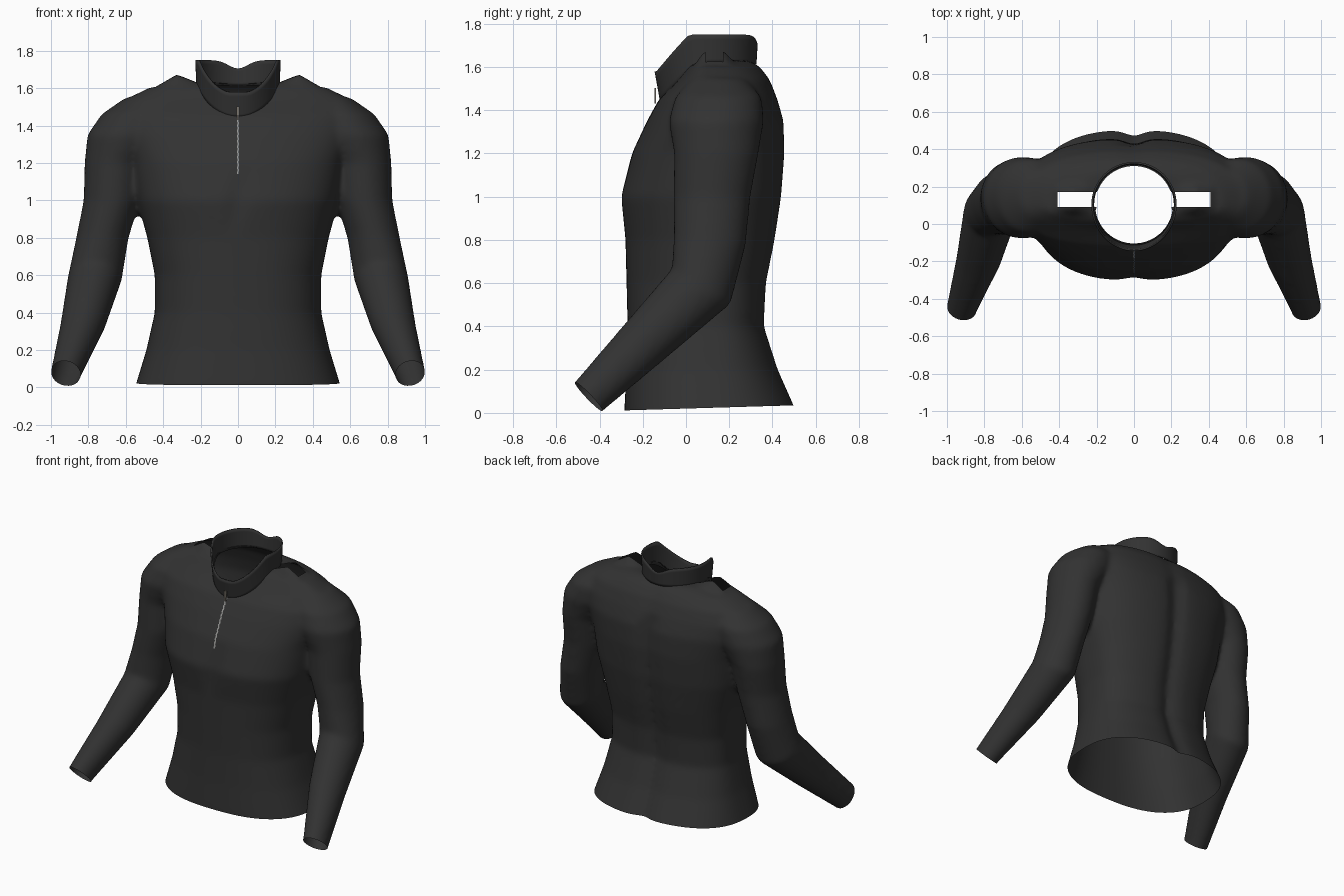
import bpy, bmesh, math
from mathutils import Vector
from mathutils.bvhtree import BVHTree

if "Cube" in bpy.data.objects:
    bpy.data.objects.remove(bpy.data.objects["Cube"])


def material(name, rgb):
    m = bpy.data.materials.new(name)
    m.use_nodes = True
    m.diffuse_color = (*rgb, 1)
    bsdf = m.node_tree.nodes["Principled BSDF"]
    bsdf.inputs["Base Color"].default_value = (*rgb, 1)
    bsdf.inputs["Roughness"].default_value = 0.8
    return m


cloth = material("charcoal cloth", (0.032, 0.032, 0.032))
metal = material("zip grey", (0.3, 0.3, 0.29))
bronze = material("zip pull bronze", (0.2, 0.18, 0.15))


def make_object(name, bm, mat, smooth=True):
    me = bpy.data.meshes.new(name)
    bm.to_mesh(me)
    bm.free()
    ob = bpy.data.objects.new(name, me)
    bpy.context.scene.collection.objects.link(ob)
    me.materials.clear()
    me.materials.append(mat)
    for p in me.polygons:
        p.use_smooth = smooth
    return ob


def loft(bm, rings, closed=True):
    """Bridge rings of points with quads, capping the ends if closed."""
    rows = [[bm.verts.new(p) for p in ring] for ring in rings]
    n = len(rows[0])
    for a, b in zip(rows, rows[1:]):
        for i in range(n):
            j = (i + 1) % n
            bm.faces.new((a[i], a[j], b[j], b[i]))
    if closed:
        bm.faces.new(rows[0][::-1])
        bm.faces.new(rows[-1])


def spow(v, e):
    return math.copysign(abs(v) ** e, v)


ANGLES = [math.tau * i / 64 for i in range(64)]
MID = 0.11


def torso_ring(z, half, front, back):
    pts = []
    for a in ANGLES:
        x, s = half * spow(math.cos(a), 0.8), spow(math.sin(a), 0.8)
        y = MID + s * ((back - MID) if s > 0 else (MID - front))
        groove = math.exp(-(x / 0.06) ** 2)
        if s > 0:
            y -= groove * (0.035 if z < 1.4 else 0.01)
        elif 0.85 < z < 1.15:
            y += groove * 0.02
        pts.append((x, y, z))
    return pts


def arm_ring(side, cx, cy, cz, rx, ry, tilt):
    t = math.radians(tilt)
    return [(side * (cx + rx * math.cos(a)), cy + ry * math.sin(a) * math.cos(t),
             cz + ry * math.sin(a) * math.sin(t)) for a in ANGLES]


# Torso and sleeves as closed volumes: height, half width, front, back
TORSO = [(-0.08, 0.575, -0.285, 0.53), (0.02, 0.545, -0.285, 0.51), (0.2, 0.49, -0.275, 0.43),
         (0.4, 0.445, -0.27, 0.365), (0.6, 0.445, -0.275, 0.375), (0.8, 0.485, -0.28, 0.415),
         (1.0, 0.54, -0.305, 0.445), (1.2, 0.57, -0.25, 0.46), (1.35, 0.62, -0.18, 0.455),
         (1.45, 0.64, -0.125, 0.425), (1.54, 0.6, -0.035, 0.39), (1.6, 0.48, 0.01, 0.345),
         (1.63, 0.32, 0.05, 0.3)]
# Centre, radii and tilt
ARM = [(0.5, 0.15, 1.55, 0.1, 0.12, 0), (0.55, 0.15, 1.46, 0.18, 0.2, 0),
       (0.595, 0.14, 1.35, 0.21, 0.22, 0), (0.66, 0.14, 1.2, 0.16, 0.195, 0),
       (0.675, 0.12, 1.0, 0.15, 0.178, 0), (0.725, 0.11, 0.8, 0.14, 0.168, -8),
       (0.765, 0.07, 0.585, 0.145, 0.158, -31), (0.83, -0.19, 0.33, 0.12, 0.125, -37),
       (0.92, -0.45, 0.075, 0.082, 0.094, -46), (0.94, -0.52, 0.005, 0.08, 0.09, -46)]

bm = bmesh.new()
loft(bm, [torso_ring(*r) for r in TORSO])
for side in (1, -1):
    loft(bm, [arm_ring(side, *r) for r in ARM])
    bmesh.ops.recalc_face_normals(bm, faces=bm.faces[:])
body = make_object("shirt_body", bm, cloth)

# Fuse the volumes into one skin and soften it
remesh = body.modifiers.new("fuse", "REMESH")
remesh.mode = "VOXEL"
remesh.voxel_size = 0.016
soft = body.modifiers.new("soften", "SMOOTH")
soft.factor = 0.5
soft.iterations = 12
bpy.context.view_layer.update()
fused = bpy.data.meshes.new_from_object(body.evaluated_get(bpy.context.evaluated_depsgraph_get()))
bpy.data.objects.remove(body)
bm = bmesh.new()
bm.from_mesh(fused)
bpy.data.meshes.remove(fused)


def slice_region(test, co, no, clear=True):
    """Cut the faces that pass the test with a plane."""
    faces = [f for f in bm.faces if test(f.calc_center_median())]
    geom = list({v for f in faces for v in f.verts}) + list({e for f in faces for e in f.edges}) + faces
    bmesh.ops.bisect_plane(bm, geom=geom, dist=1e-5, plane_co=co, plane_no=no, clear_outer=clear)


def remove_faces(test):
    doomed = [f for f in bm.faces if test(f.calc_center_median())]
    bmesh.ops.delete(bm, geom=doomed, context="FACES")


# Open hem and cuffs
slice_region(lambda c: abs(c.x) < 0.66 and c.z < 0.25, (0, 0, 0.02), (0, 0.03, -1))
for side in (1, -1):
    slice_region(lambda c: c.x * side > 0.7 and c.z < 0.3,
                 (side * 0.92, -0.45, 0.075), (side * 0.15, -0.72, -0.69))

# Shoulder slots
for side in (1, -1):
    near = lambda c: 0.1 < c.x * side < 0.5 and 0 < c.y < 0.26 and c.z > 1.5
    for x in (0.2, 0.41):
        slice_region(near, (side * x, 0, 0), (1, 0, 0), False)
    for y in (0.09, 0.17):
        slice_region(near, (0, y, 0), (0, 1, 0), False)
remove_faces(lambda c: 0.2 < abs(c.x) < 0.41 and 0.09 < c.y < 0.17 and c.z > 1.5)

# Raised lips around the slots
for v in bm.verts:
    if v.co.z > 1.5:
        lip = max(0, 1 - abs(abs(v.co.x) - 0.33) / 0.11)
        v.co.z += 0.045 * lip * math.exp(-(max(0, abs(v.co.y - 0.13) - 0.04) / 0.035) ** 2)

# Zip laid along the chest, found on the skin before the neck is opened
tree = BVHTree.FromBMesh(bm)
path = []
for i in range(24):
    z = 1.14 + i * 0.014
    hit = tree.ray_cast(Vector((0, -1, z)), Vector((0, 1, 0)))[0]
    path.append(Vector((0, max(hit.y, -1) - 0.004, z)))

# Neck opening with a clean round edge
NECK_Y, NECK_X, NECK_D = 0.103, 0.208, 0.207
reach = lambda c: math.hypot(c.x / NECK_X, (c.y - NECK_Y) / NECK_D)
remove_faces(lambda c: c.z > 1.3 and reach(c) < 1)
for v in bm.verts:
    if v.is_boundary and v.co.z > 1.3 and reach(v.co) < 1.12 and not (
            abs(v.co.x) > 0.19 and 0.08 < v.co.y < 0.18):
        k = reach(v.co)
        v.co.x /= k
        v.co.y = NECK_Y + (v.co.y - NECK_Y) / k
bmesh.ops.delete(bm, geom=[v for v in bm.verts if not v.link_faces], context="VERTS")
make_object("shirt_body", bm, cloth)


# Standing collar with a dipped front
def collar_ring(t):
    pts = []
    for a in ANGLES:
        c, s = math.cos(a), math.sin(a)
        x, y = c * 0.213, NECK_Y + s * 0.213
        front = max(0, -s)
        low = 1.615 - 0.175 * front ** 1.6
        high = 1.75 - 0.17 * min(1, max(0, (front - 0.35) / 0.62)) ** 1.1
        if s > 0:
            high -= 0.045 * math.exp(-(x / 0.07) ** 2)
        flare = 1 + 0.025 * t
        pts.append((x * flare, NECK_Y + (y - NECK_Y) * flare - 0.02 * t * front,
                    low + (high - low) * t))
    return pts


bm = bmesh.new()
loft(bm, [collar_ring(i / 6) for i in range(7)], closed=False)
collar = make_object("collar", bm, cloth)
thick = collar.modifiers.new("cloth thickness", "SOLIDIFY")
thick.thickness = 0.01
thick.offset = 1

# Zip teeth: small alternating plates on the path
bm = bmesh.new()
for i, (a, b) in enumerate(zip(path, path[1:])):
    shift = 0.0015 if i % 2 else -0.0015
    quad = [(shift - 0.005, *a.yz), (shift + 0.005, *a.yz),
            (shift + 0.005, *b.yz), (shift - 0.005, *b.yz)]
    bm.faces.new([bm.verts.new(p) for p in quad])
make_object("zip", bm, metal, False)

# Zip pull hanging in front of the collar
bm = bmesh.new()
for z, half, height in ((1.48, 0.009, 0.045), (1.445, 0.006, 0.03)):
    box = bmesh.ops.create_cube(bm, size=1)["verts"]
    bmesh.ops.scale(bm, verts=box, vec=(half * 2, 0.008, height))
    bmesh.ops.translate(bm, verts=box, vec=(0, -0.142, z))
make_object("zip_pull", bm, bronze, False)
